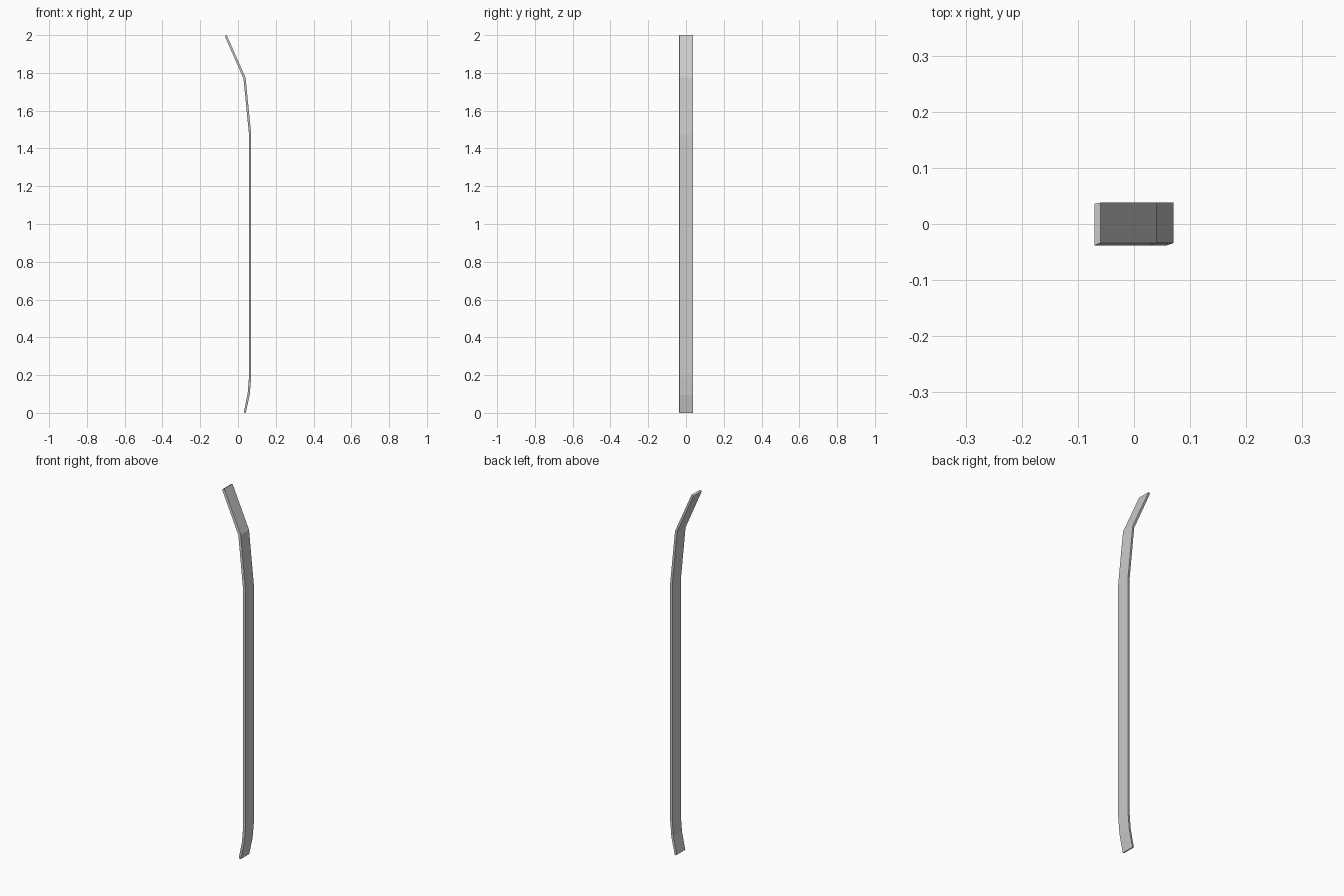
import bpy, bmesh

if "Cube" in bpy.data.objects:
    bpy.data.objects.remove(bpy.data.objects["Cube"])

# Side profile (x, z) of the bent strip: outer (+x) and inner (-x) faces
outer = [(0.041, 0.0), (0.062, 0.095), (0.07, 0.19), (0.07, 1.475), (0.04, 1.775), (-0.06, 2.0)]
inner = [(0.031, 0.004), (0.051, 0.1), (0.058, 0.19), (0.058, 1.475), (0.029, 1.77), (-0.07, 1.995)]

bm = bmesh.new()

# Slightly skewed rectangular cross-section at every bend
rings = []
for (xo, zo), (xi, zi) in zip(outer, inner):
    rings.append([bm.verts.new(p) for p in (
        (xo, -0.034, zo), (xo, 0.038, zo), (xi, 0.036, zi), (xi, -0.038, zi))])

# Walls and end caps
for a, b in zip(rings, rings[1:]):
    for i in range(4):
        j = (i + 1) % 4
        bm.faces.new((a[i], a[j], b[j], b[i]))
bm.faces.new(rings[0][::-1])
bm.faces.new(rings[-1])
bmesh.ops.recalc_face_normals(bm, faces=bm.faces[:])

mesh = bpy.data.meshes.new("bent_strip")
bm.to_mesh(mesh)
bm.free()
bpy.context.collection.objects.link(bpy.data.objects.new("bent_strip", mesh))
